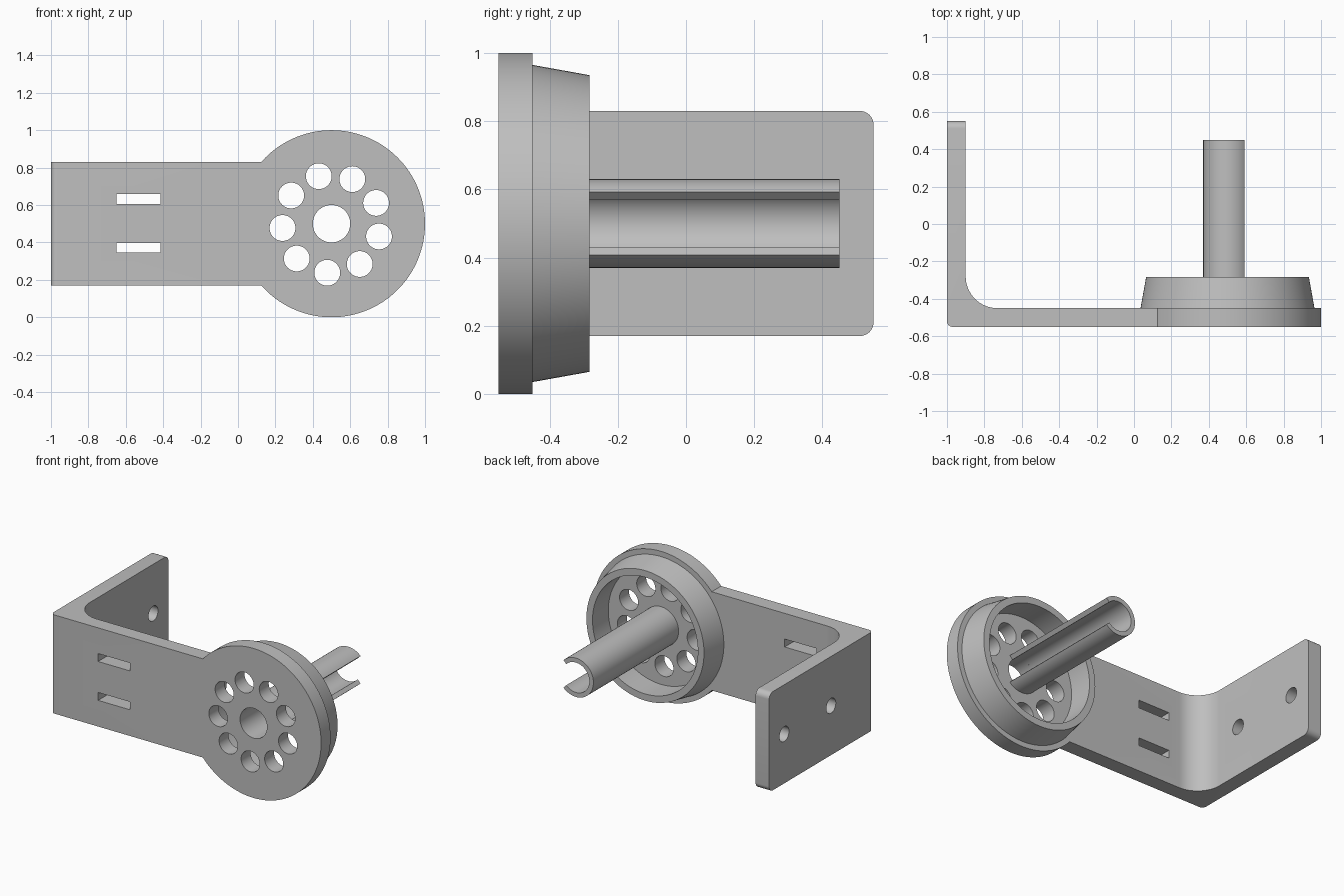
import bpy, bmesh
from math import sin, cos, radians, tau
from mathutils import Vector

cube = bpy.data.objects.get("Cube")
if cube:
    bpy.data.objects.remove(cube)

grey = bpy.data.materials.new("plain grey")
grey.use_nodes = True
grey.diffuse_color = (0.52, 0.52, 0.52, 1)
grey.node_tree.nodes["Principled BSDF"].inputs["Base Color"].default_value = grey.diffuse_color

# Map profile coordinates (u, v) and depth w to space for each extrusion axis
PLACE = {"x": lambda u, v, w: (w, u, v),
         "y": lambda u, v, w: (u, w, v),
         "z": lambda u, v, w: (u, v, w)}
HUB = (0.5, 0.5)                     # hub centre in x and z
BACK, FRONT = -0.45, -0.55           # plate faces in y


def arc(cx, cy, r, start, end, steps):
    angles = [radians(start + (end - start) * i / steps) for i in range(steps + 1)]
    return [(cx + r * cos(a), cy + r * sin(a)) for a in angles]


def circle(cx, cy, r, steps=48):
    return arc(cx, cy, r, 0, 360, steps)[:-1]


def rectangle(u0, u1, v0, v1):
    return [(u0, v0), (u1, v0), (u1, v1), (u0, v1)]


def add_prism(bm, points, axis, lo, hi):
    place = PLACE[axis]
    a = [bm.verts.new(place(u, v, lo)) for u, v in points]
    b = [bm.verts.new(place(u, v, hi)) for u, v in points]
    faces = [bm.faces.new(a), bm.faces.new(b[::-1])]
    for i in range(len(a)):
        j = (i + 1) % len(a)
        faces.append(bm.faces.new((a[i], b[i], b[j], a[j])))
    bmesh.ops.recalc_face_normals(bm, faces=faces)


def finish(name, bm):
    mesh = bpy.data.meshes.new(name)
    bm.to_mesh(mesh)
    bm.free()
    mesh.materials.append(grey)
    obj = bpy.data.objects.new(name, mesh)
    bpy.context.collection.objects.link(obj)
    return obj


def combine(obj, other, operation):
    mod = obj.modifiers.new(operation.lower(), "BOOLEAN")
    mod.operation, mod.solver, mod.object = operation, "EXACT", other
    graph = bpy.context.evaluated_depsgraph_get()
    mesh = bpy.data.meshes.new_from_object(obj.evaluated_get(graph))
    obj.modifiers.clear()
    obj.data = mesh
    bpy.data.objects.remove(other)


def smooth(obj):
    bpy.ops.object.select_all(action="DESELECT")
    obj.select_set(True)
    bpy.context.view_layer.objects.active = obj
    bpy.ops.object.shade_smooth_by_angle(angle=radians(25))


# L-shaped bracket with a filleted bend
bm = bmesh.new()
profile = [(0.5, FRONT), (0.5, BACK)]
profile += arc(-0.73, -0.28, 0.17, 270, 180, 16)
profile += [(-0.9, 0.55), (-1, 0.55)]
profile += arc(-0.97, -0.52, 0.03, 180, 270, 6)
add_prism(bm, profile, "z", 0.17, 0.83)
# Rounded corners on the free end of the flange
corners = [e for e in bm.edges if all(v.co.y > 0.54 for v in e.verts)
           and abs(e.verts[0].co.x - e.verts[1].co.x) > 0.05]
bmesh.ops.bevel(bm, geom=corners, offset=0.04, segments=8, profile=0.5, affect="EDGES")
bracket = finish("bracket", bm)

# Round head merged with the bracket
bm = bmesh.new()
add_prism(bm, circle(*HUB, 0.5, 128), "y", FRONT, BACK)
combine(bracket, finish("round_head", bm), "UNION")

# Holes: centre bore, ring of nine, two slots, two flange holes
bm = bmesh.new()
add_prism(bm, circle(*HUB, 0.1), "y", -0.7, -0.4)
for i in range(9):
    a = radians(25) + tau * i / 9
    add_prism(bm, circle(HUB[0] + 0.263 * cos(a), HUB[1] + 0.263 * sin(a), 0.069), "y", -0.7, -0.4)
for z in (0.345, 0.605):
    add_prism(bm, rectangle(-0.65, -0.415, z, z + 0.053), "y", -0.7, -0.4)
for y in (-0.105, 0.39):
    add_prism(bm, circle(y, 0.5, 0.05, 32), "x", -1.2, -0.8)
combine(bracket, finish("hole_cutter", bm), "DIFFERENCE")
smooth(bracket)

# Tapered collar turned around the hub axis
bm = bmesh.new()
section = [(0.39, BACK), (0.465, BACK), (0.435, -0.283), (0.39, -0.283)]
verts = [bm.verts.new((HUB[0] + r, y, HUB[1])) for r, y in section]
edges = [bm.edges.new((verts[i], verts[(i + 1) % 4])) for i in range(4)]
bmesh.ops.spin(bm, geom=verts + edges, cent=Vector((HUB[0], 0, HUB[1])),
               axis=(0, 1, 0), angle=tau, steps=128, use_merge=True)
bmesh.ops.remove_doubles(bm, verts=bm.verts, dist=0.0001)
bmesh.ops.recalc_face_normals(bm, faces=bm.faces)
smooth(finish("tapered_collar", bm))

# Hollow shaft with an open quarter along its left side
bm = bmesh.new()
add_prism(bm, arc(*HUB, 0.13, 45, 315, 48) + arc(*HUB, 0.1, 315, 45, 48), "y", BACK, 0.45)
smooth(finish("split_shaft", bm))
